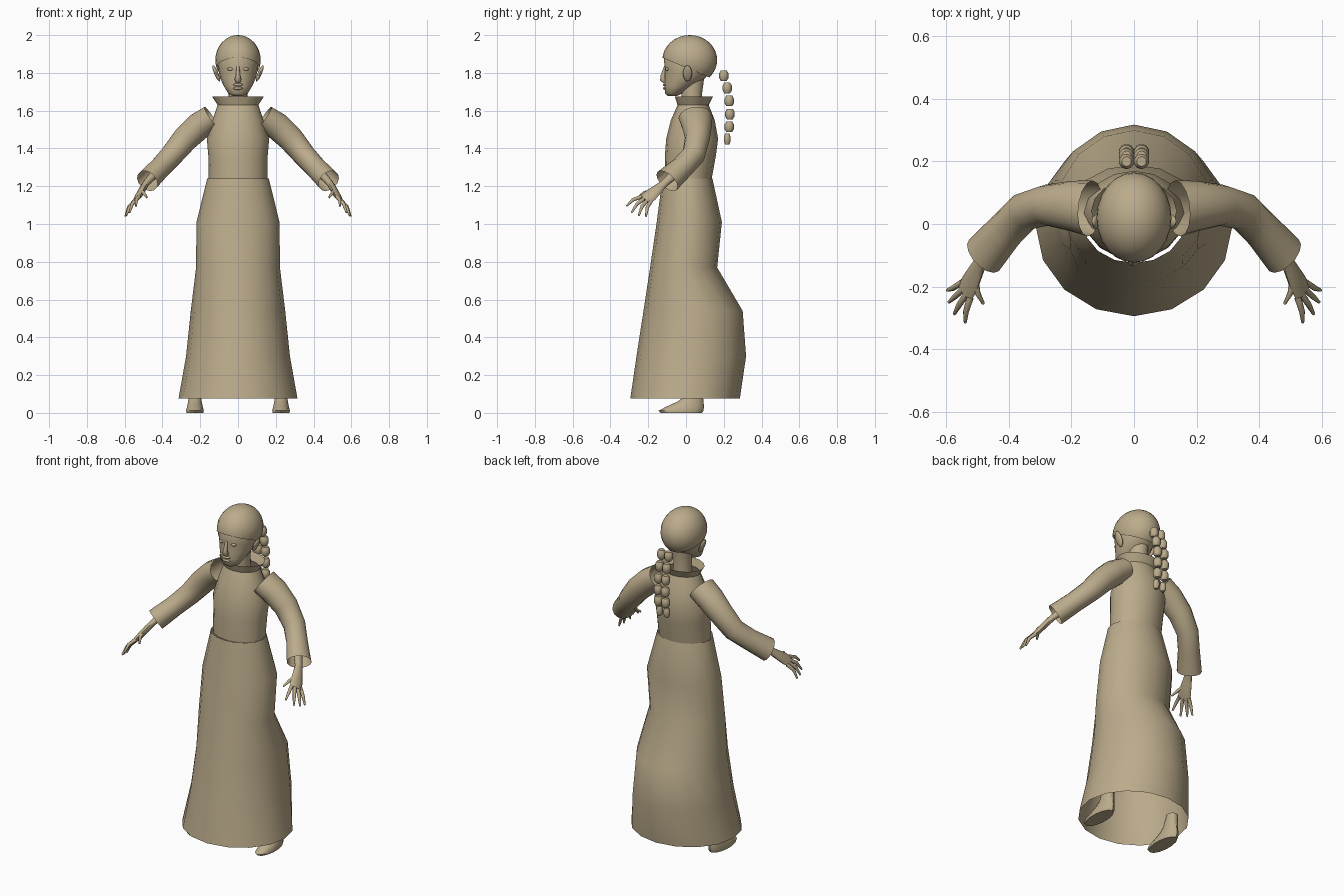
import bpy, bmesh, math
from mathutils import Vector, Matrix

cube = bpy.data.objects.get("Cube")
if cube:
    bpy.data.objects.remove(cube, do_unlink=True)

# One clay tan colour for the whole figure
TAN = (0.50, 0.41, 0.26, 1.0)
clay = bpy.data.materials.new("clay_tan")
clay.use_nodes = True
clay.diffuse_color = TAN
bsdf = clay.node_tree.nodes["Principled BSDF"]
bsdf.inputs["Base Color"].default_value = TAN
bsdf.inputs["Roughness"].default_value = 0.8


def finish(name, bm, angle=40):
    bmesh.ops.recalc_face_normals(bm, faces=bm.faces)
    mesh = bpy.data.meshes.new(name)
    bm.to_mesh(mesh)
    bm.free()
    mesh.materials.append(clay)
    mesh.polygons.foreach_set("use_smooth", [True] * len(mesh.polygons))
    mesh.set_sharp_from_angle(angle=math.radians(angle))
    obj = bpy.data.objects.new(name, mesh)
    bpy.context.collection.objects.link(obj)
    return obj


def loft(name, rings, n=16, cap_start=False, cap_end=False, angle=40):
    """Skin a list of ellipses, each (centre, u axis, v axis)."""
    bm = bmesh.new()
    loops = []
    for c, u, v in rings:
        loops.append([bm.verts.new(c + u * math.sin(a) + v * math.cos(a))
                      for a in (2 * math.pi * i / n for i in range(n))])
    for a, b in zip(loops, loops[1:]):
        for i in range(n):
            j = (i + 1) % n
            bm.faces.new((a[i], a[j], b[j], b[i]))
    if cap_start:
        bm.faces.new(loops[0])
    if cap_end:
        bm.faces.new(loops[-1])
    return finish(name, bm, angle)


def stack(name, rows, cx=0.0, **kw):
    """Horizontal ellipses, each (z, half width, front y, back y)."""
    rings = [(Vector((cx, (f + b) / 2, z)), Vector((w, 0, 0)), Vector((0, (b - f) / 2, 0)))
             for z, w, f, b in rows]
    return loft(name, rings, **kw)


def tube(name, points, ref, **kw):
    """Sweep along points (position, thickness, width); width lies along ref."""
    pos = [Vector(p[0]) for p in points]
    rings = []
    for i, (_, thick, wide) in enumerate(points):
        t = (pos[min(i + 1, len(pos) - 1)] - pos[max(i - 1, 0)]).normalized()
        v = (ref - t * ref.dot(t)).normalized()
        rings.append((pos[i], t.cross(v) * thick, v * wide))
    return loft(name, rings, **kw)


def ellipsoid(name, centre, size, tilt=0.0, seg=12):
    bm = bmesh.new()
    m = Matrix.Translation(centre) @ Matrix.Rotation(tilt, 4, 'Y') @ Matrix.Diagonal((*size, 1))
    bmesh.ops.create_uvsphere(bm, u_segments=seg, v_segments=8, radius=1, matrix=m)
    return finish(name, bm, 60)


# Long skirt, open at hem and waist, with the fuller back
stack("skirt", [(0.075, 0.315, -0.295, 0.285), (0.30, 0.275, -0.262, 0.318),
                (0.54, 0.25, -0.225, 0.30), (0.77, 0.222, -0.19, 0.165),
                (1.01, 0.22, -0.155, 0.19), (1.24, 0.163, -0.125, 0.14)])

# Bodice with flared collar
stack("bodice", [(1.235, 0.155, -0.112, 0.135), (1.36, 0.157, -0.112, 0.158),
                 (1.45, 0.165, -0.105, 0.17), (1.55, 0.135, -0.08, 0.152),
                 (1.63, 0.108, -0.045, 0.12), (1.675, 0.137, -0.06, 0.143)])

# Neck
stack("neck", [(1.60, 0.055, -0.02, 0.09), (1.69, 0.05, -0.025, 0.085),
               (1.80, 0.055, -0.03, 0.10)])

# Head with chin and jaw
stack("head", [(1.677, 0.025, -0.095, -0.05), (1.692, 0.052, -0.11, -0.02),
               (1.73, 0.075, -0.115, 0.04), (1.77, 0.094, -0.112, 0.10),
               (1.82, 0.105, -0.112, 0.135), (1.88, 0.108, -0.118, 0.145),
               (1.94, 0.085, -0.08, 0.11)],
      cap_start=True, cap_end=True, angle=60)

# Hair cap, a sphere trimmed on a slope from brow to nape
bm = bmesh.new()
bmesh.ops.create_uvsphere(bm, u_segments=24, v_segments=16, radius=1,
                          matrix=Matrix.Translation((0, 0.02, 1.868)) @ Matrix.Diagonal((0.12, 0.145, 0.132, 1)))
bmesh.ops.bisect_plane(bm, geom=bm.verts[:] + bm.edges[:] + bm.faces[:],
                       plane_co=(0, -0.125, 1.88), plane_no=(0, 0.42, 1), clear_inner=True)
finish("hair_cap", bm)

# Nose and lips
tube("nose", [((0, -0.108, 1.835), 0.008, 0.008), ((0, -0.122, 1.785), 0.012, 0.012),
              ((0, -0.122, 1.765), 0.016, 0.018), ((0, -0.112, 1.752), 0.01, 0.014)],
     Vector((1, 0, 0)), n=8, cap_start=True, cap_end=True, angle=60)
for name, z in (("upper_lip", 1.737), ("lower_lip", 1.718)):
    ellipsoid(name, (0, -0.109, z), (0.026, 0.013, 0.008))

# Two hanging braids made of beads
braid = [(0.20, 1.785), (0.218, 1.72), (0.229, 1.652), (0.232, 1.582), (0.229, 1.515), (0.218, 1.45)]
for side, s in (("left", 1), ("right", -1)):
    for i, (y, z) in enumerate(braid):
        r = 0.026 if i < 5 else 0.019
        rows = [(z + dz, r * k, y - r * k, y + r * k)
                for dz, k in ((-0.028, 0.6), (-0.012, 0.95), (0.012, 0.95), (0.028, 0.6))]
        stack(f"{side}_braid_bead_{i + 1}", rows, cx=s * 0.024, n=10,
              cap_start=True, cap_end=True, angle=50)

    # Eyes and ears
    ellipsoid(f"{side}_eye", (s * 0.04, -0.1, 1.82), (0.017, 0.009, 0.009))
    ellipsoid(f"{side}_ear", (s * 0.115, 0.008, 1.797), (0.011, 0.024, 0.046), s * 0.4)

    # Feet with ankle stubs
    stack(f"{side}_foot", [(0.0, 0.046, -0.135, 0.085), (0.012, 0.048, -0.145, 0.093),
                           (0.035, 0.042, -0.10, 0.095), (0.06, 0.037, -0.045, 0.093),
                           (0.085, 0.034, -0.01, 0.09), (0.15, 0.032, 0.02, 0.088)],
          cx=s * 0.228, n=14, cap_start=True, cap_end=True)

    def at(x, y, z):
        return (s * x, y, z)

    # Sleeve, open at the shoulder and cuff
    tube(f"{side}_sleeve", [(at(0.14, 0.05, 1.565), 0.068, 0.09), (at(0.205, 0.058, 1.52), 0.074, 0.08),
                            (at(0.28, 0.06, 1.45), 0.07, 0.066), (at(0.35, 0.04, 1.365), 0.062, 0.062),
                            (at(0.41, -0.02, 1.30), 0.058, 0.062), (at(0.48, -0.10, 1.228), 0.062, 0.072)],
         Vector((0, 1, 0)), n=14)

    # Forearm running into the palm
    spread = Vector((s * 0.4, 0.8, -0.4)).normalized()
    tube(f"{side}_forearm_and_palm", [(at(0.40, -0.01, 1.31), 0.03, 0.03), (at(0.487, -0.115, 1.215), 0.018, 0.022),
                                      (at(0.505, -0.15, 1.185), 0.018, 0.03), (at(0.525, -0.19, 1.15), 0.017, 0.04),
                                      (at(0.54, -0.22, 1.128), 0.012, 0.038)],
         spread, n=10, cap_start=True, cap_end=True)

    # Fingers and thumb
    knuckle = Vector(at(0.536, -0.21, 1.133))
    tips = {"index": at(0.54, -0.315, 1.095), "middle": at(0.575, -0.288, 1.06),
            "ring": at(0.592, -0.25, 1.045), "little": at(0.597, -0.212, 1.04)}
    digits = [(f, knuckle + spread * (0.02 * i - 0.03), Vector(tip))
              for i, (f, tip) in enumerate(tips.items())]
    digits.append(("thumb", Vector(at(0.507, -0.175, 1.175)), Vector(at(0.482, -0.255, 1.14))))
    for f, base, tip in digits:
        mid = (base + tip) / 2 + Vector(at(0.006, -0.006, 0.008))
        tube(f"{side}_{f}", [(base, 0.011, 0.011), (mid, 0.0095, 0.0095), (tip, 0.005, 0.005)],
             spread, n=8, cap_start=True, cap_end=True, angle=60)
